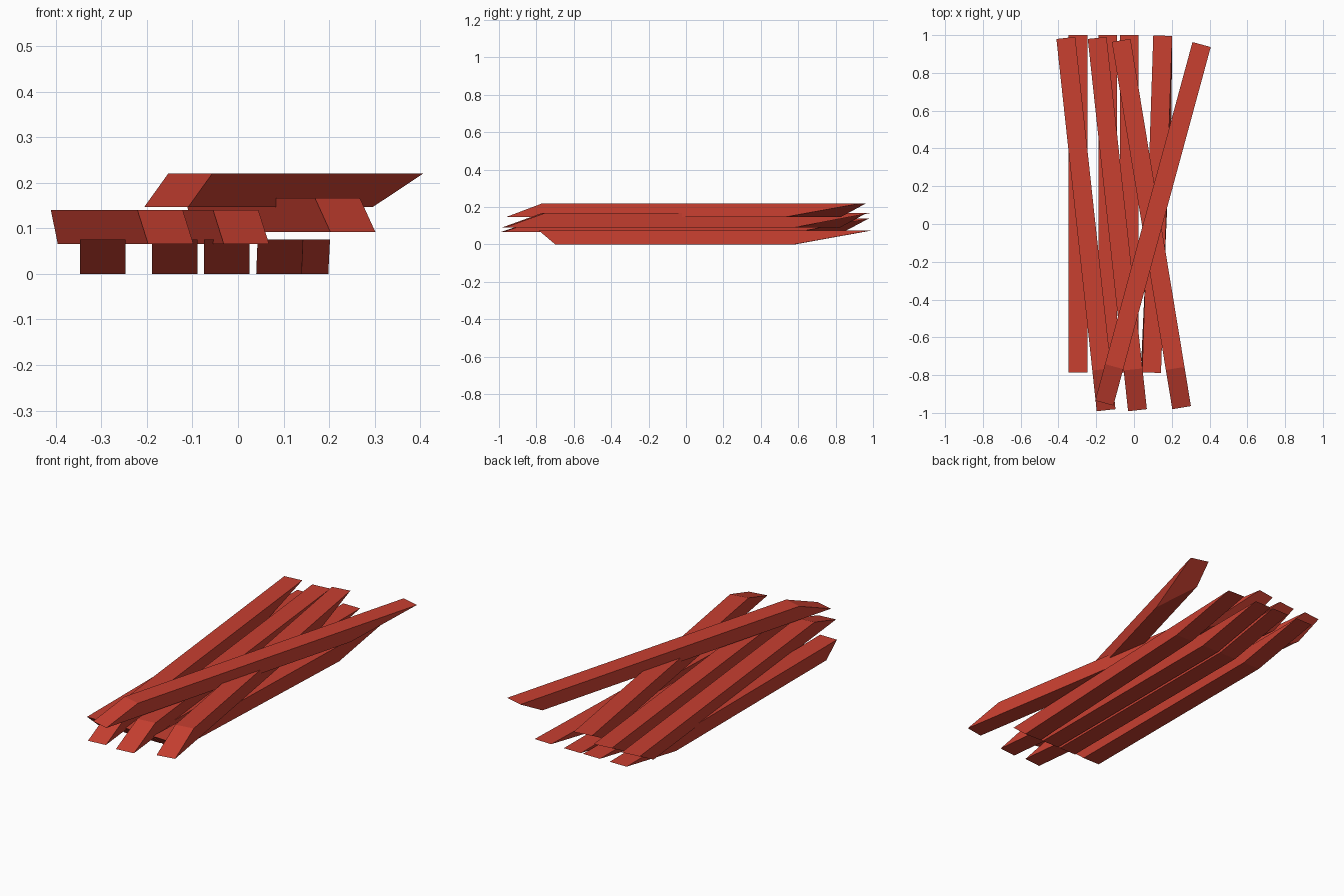
import bpy
import bmesh
from mathutils import Vector

if "Cube" in bpy.data.objects:
    bpy.data.objects.remove(bpy.data.objects["Cube"])

wood = bpy.data.materials.new("red_plank")
wood.diffuse_color = (0.58, 0.05, 0.03, 1)
wood.use_nodes = True
wood.node_tree.nodes["Principled BSDF"].inputs["Base Color"].default_value = wood.diffuse_color
HALF = 0.05


def plank(name, front, back, z0, z1, nose, tail_left, tail_right, skew=(0, 0)):
    """Plank between top-edge centres; nose and tail shift the lower end corners."""
    f, b = Vector(front), Vector(back)
    d = (b - f).normalized()
    side = Vector((d.y, -d.x))

    def corner(p, s, along, z, dx=0):
        q = p + side * s * HALF + d * along
        return (q.x + dx, q.y, z)

    pts = [
        corner(f, -1, nose, z0, skew[0]), corner(f, 1, nose, z0, skew[0]),
        corner(b, 1, -tail_right, z0, skew[1]), corner(b, -1, -tail_left, z0, skew[1]),
        corner(f, -1, 0, z1), corner(f, 1, 0, z1),
        corner(b, 1, 0, z1), corner(b, -1, 0, z1),
    ]
    bm = bmesh.new()
    v = [bm.verts.new(p) for p in pts]
    bm.faces.new([v[i] for i in (3, 2, 1, 0)])
    bm.faces.new([v[i] for i in (4, 5, 6, 7)])
    for i in range(4):
        j = (i + 1) % 4
        bm.faces.new((v[i], v[j], v[j + 4], v[i + 4]))
    me = bpy.data.meshes.new(name)
    bm.to_mesh(me)
    bm.free()
    me.materials.append(wood)
    ob = bpy.data.objects.new(name, me)
    bpy.context.collection.objects.link(ob)


# Bottom layer: undercut at both ends
for i, x in enumerate((-0.297, -0.139, -0.025)):
    plank(f"bottom_plank_{i + 1}", (x, -0.785), (x, 1.0), 0, 0.076, 0.09, 0.42, 0.42)
plank("bottom_plank_4", (0.093, -0.787), (0.152, 0.997), 0, 0.076,
      0.09, 0.42, 0.42, skew=(-0.006, 0.01))

# Middle layer: sloping noses, oblique undercut tails
plank("middle_plank_1", (-0.171, -0.77), (-0.361, 0.985), 0.066, 0.14, -0.217, 0.14, 0.40)
plank("middle_plank_2", (-0.005, -0.77), (-0.195, 0.985), 0.066, 0.14, -0.217, 0.14, 0.40)
plank("middle_plank_3", (0.218, -0.765), (-0.068, 0.972), 0.092, 0.167, -0.21, 0.14, 0.40)

# Top plank lying across the stack
plank("top_plank", (-0.105, -0.755), (0.358, 0.95), 0.147, 0.22, -0.2, 0.14, 0.42)
